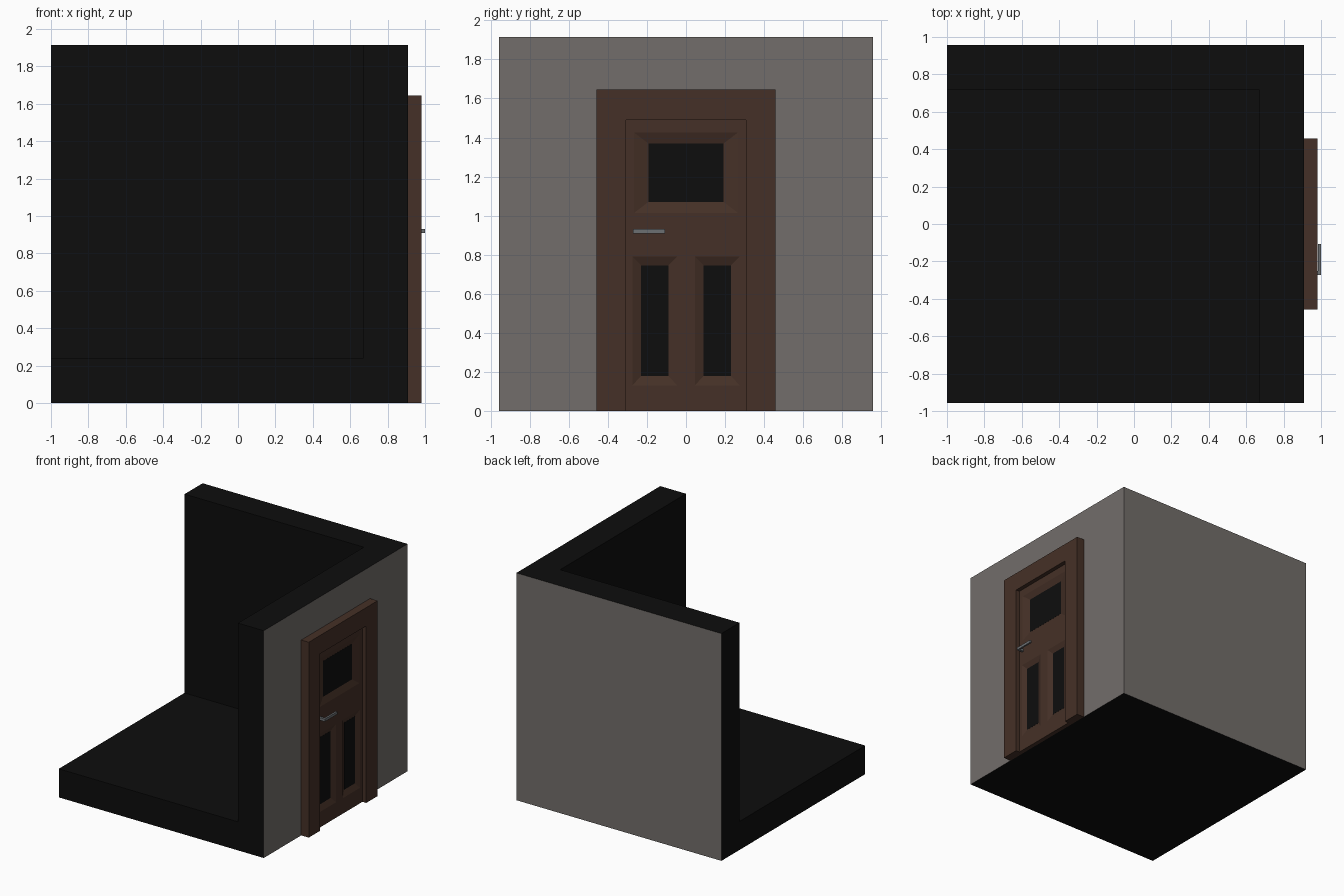
import bpy, bmesh
from mathutils import Vector

if "Cube" in bpy.data.objects:
    bpy.data.objects.remove(bpy.data.objects["Cube"])


def material(name, rgb):
    m = bpy.data.materials.new(name)
    m.diffuse_color = (*rgb, 1)
    m.use_nodes = True
    m.node_tree.nodes["Principled BSDF"].inputs["Base Color"].default_value = m.diffuse_color
    return m


black = material("black", (0.004, 0.004, 0.004))
plaster = material("plaster", (0.17, 0.155, 0.145))
wood = material("wood", (0.06, 0.03, 0.02))
metal = material("metal", (0.15, 0.16, 0.17))


def finish(name, bm, *mats):
    bmesh.ops.recalc_face_normals(bm, faces=bm.faces[:])
    me = bpy.data.meshes.new(name)
    bm.to_mesh(me)
    bm.free()
    ob = bpy.data.objects.new(name, me)
    bpy.context.collection.objects.link(ob)
    for m in mats:
        me.materials.append(m)
    return ob


def prism(name, profile, direction, *mats):
    """Extrude a flat outline of 3D points along a vector."""
    bm = bmesh.new()
    face = bm.faces.new([bm.verts.new(p) for p in profile])
    ext = bmesh.ops.extrude_face_region(bm, geom=[face], use_keep_orig=True)
    moved = [g for g in ext["geom"] if isinstance(g, bmesh.types.BMVert)]
    bmesh.ops.translate(bm, verts=moved, vec=Vector(direction))
    return finish(name, bm, *mats)


def box(name, lo, hi, *mats):
    (x0, y0, z0), (x1, y1, z1) = lo, hi
    base = [(x0, y0, z0), (x1, y0, z0), (x1, y1, z0), (x0, y1, z0)]
    return prism(name, base, (0, 0, z1 - z0), *mats)


def cut(target, cutter):
    mod = target.modifiers.new("cut", 'BOOLEAN')
    mod.operation, mod.solver, mod.object = 'DIFFERENCE', 'EXACT', cutter
    bpy.context.view_layer.objects.active = target
    bpy.ops.object.modifier_apply(modifier=mod.name)
    bpy.data.objects.remove(cutter)


# Room corner: a block hollowed to a floor, a back wall and a right wall
T = 0.24
WALL = 0.91
room = box("room_corner", (-1, -0.957, 0), (WALL, 0.957, 1.914), black, plaster)
cut(room, box("room_cutter", (-2, -2, T), (WALL - T, 0.957 - T, 3), black))
for p in room.data.polygons:
    outer_x = p.normal.x > 0.9 and p.center.x > WALL - 0.01
    outer_y = p.normal.y > 0.9 and p.center.y > 0.95
    p.material_index = 1 if outer_x or outer_y else 0

# Door frame: an upside-down U
F, D = 0.458, 0.306
u_shape = [(-F, 0), (-F, 1.645), (F, 1.645), (F, 0),
           (D, 0), (D, 1.49), (-D, 1.49), (-D, 0)]
prism("door_frame", [(WALL, y, z) for y, z in u_shape], (0.07, 0, 0), wood)

# Door leaf, set back inside the frame
LEAF, GLASS = 0.945, 0.926
leaf = box("door_leaf", (WALL, -D, 0), (LEAF, D, 1.49), wood)


def sloped_panel(name, outer, inner):
    """Cut a recess with sloping sides and lay a dark pane in it."""
    bm = bmesh.new()
    rings = []
    for x, (y0, y1, z0, z1) in ((LEAF, outer), (GLASS, inner)):
        rings.append([bm.verts.new((x, y, z)) for y, z in
                      ((y0, z0), (y1, z0), (y1, z1), (y0, z1))])
    # Short collar in front so the cutter clears the leaf surface
    rings.insert(0, [bm.verts.new(v.co + Vector((0.02, 0, 0))) for v in rings[0]])
    for a, b in zip(rings, rings[1:]):
        for i in range(4):
            j = (i + 1) % 4
            bm.faces.new((a[i], a[j], b[j], b[i]))
    bm.faces.new(rings[0])
    bm.faces.new(rings[-1])
    cut(leaf, finish(name + "_cutter", bm, wood))
    y0, y1, z0, z1 = inner
    box(name, (GLASS - 0.01, y0, z0), (GLASS + 0.001, y1, z1), black)


sloped_panel("upper_pane", (-0.265, 0.265, 1.015, 1.425), (-0.193, 0.193, 1.07, 1.37))
for side, c in (("left", -0.16), ("right", 0.16)):
    sloped_panel(side + "_lower_pane", (c - 0.115, c + 0.115, 0.13, 0.79),
                 (c - 0.07, c + 0.07, 0.18, 0.745))

# Lever handle: stem and bar as one L-shaped profile
lever = [(LEAF, -0.272), (1, -0.272), (1, -0.107),
         (0.985, -0.107), (0.985, -0.252), (LEAF, -0.252)]
prism("door_handle", [(x, y, 0.91) for x, y in lever], (0, 0, 0.022), metal)
